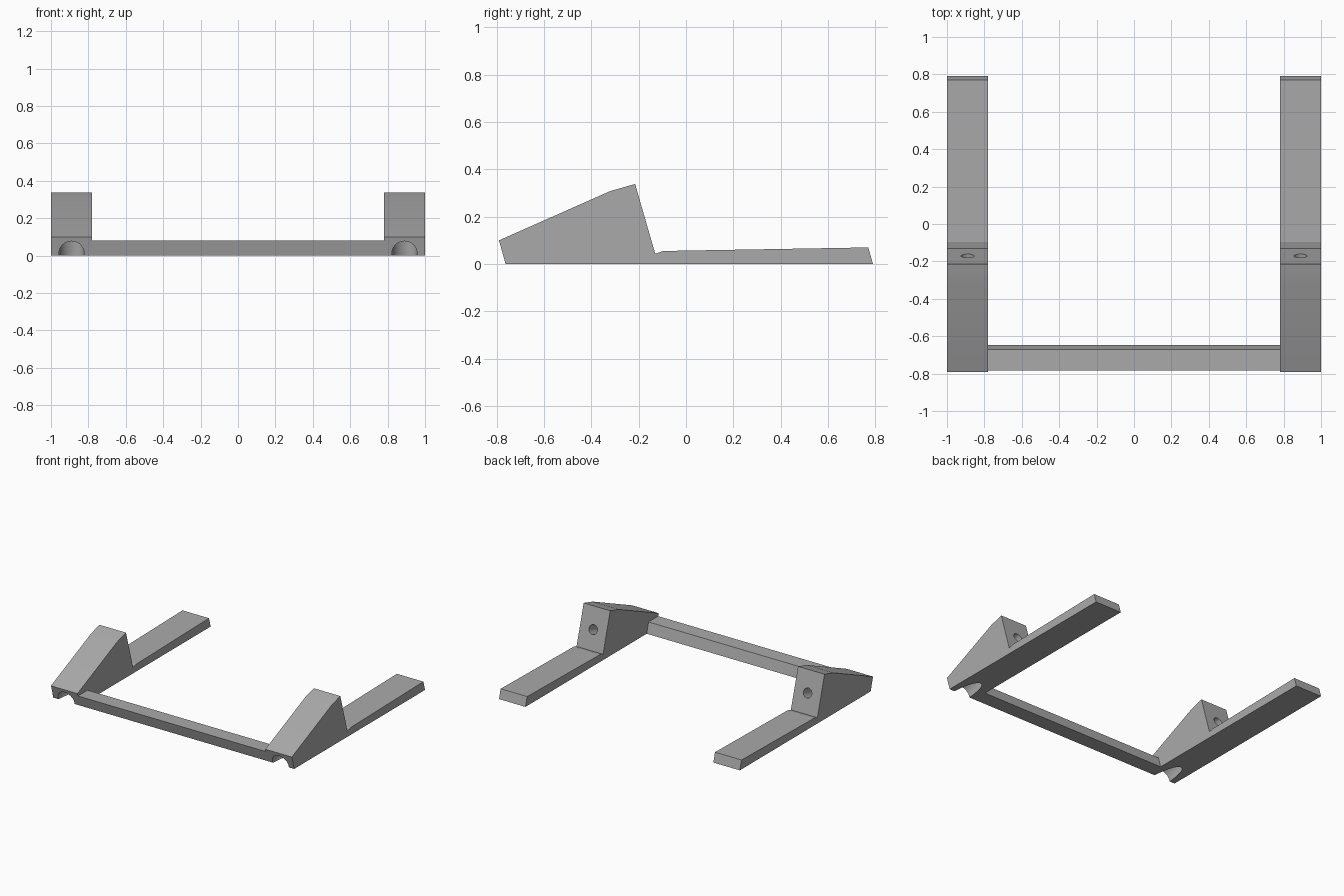
import bpy
import bmesh
from mathutils import Vector

cube = bpy.data.objects.get("Cube")
if cube:
    bpy.data.objects.remove(cube, do_unlink=True)

grey = bpy.data.materials.new("mid_grey")
grey.use_nodes = True
colour = (0.4, 0.4, 0.4, 1)
grey.diffuse_color = colour
grey.node_tree.nodes["Principled BSDF"].inputs["Base Color"].default_value = colour


def extrude_profile(name, profile, x0, x1):
    """Extrude a (y, z) outline from x0 to x1."""
    bm = bmesh.new()
    face = bm.faces.new([bm.verts.new((x0, y, z)) for y, z in profile])
    ext = bmesh.ops.extrude_face_region(bm, geom=[face])
    verts = [v for v in ext["geom"] if isinstance(v, bmesh.types.BMVert)]
    bmesh.ops.translate(bm, vec=(x1 - x0, 0, 0), verts=verts)
    bmesh.ops.recalc_face_normals(bm, faces=bm.faces)
    mesh = bpy.data.meshes.new(name)
    bm.to_mesh(mesh)
    bm.free()
    mesh.materials.append(grey)
    obj = bpy.data.objects.new(name, mesh)
    bpy.context.collection.objects.link(obj)
    return obj


def bore(target, radius, start, end):
    """Cut a round hole between two points."""
    axis = end - start
    bpy.ops.mesh.primitive_cylinder_add(
        vertices=48, radius=radius, depth=axis.length, location=(start + end) / 2,
        rotation=axis.to_track_quat('Z', 'Y').to_euler())
    cutter = bpy.context.object
    cutter.name = target.name + "_cutter"
    cutter.data.materials.append(grey)
    cutter.hide_render = True
    mod = target.modifiers.new("bore", 'BOOLEAN')
    mod.operation = 'DIFFERENCE'
    mod.solver = 'EXACT'
    mod.object = cutter
    bpy.ops.object.select_all(action='DESELECT')
    target.select_set(True)
    bpy.context.view_layer.objects.active = target
    bpy.ops.object.modifier_apply(modifier=mod.name)
    bpy.data.objects.remove(cutter, do_unlink=True)


# Wedge feet with long flat rails, each drilled by a stepped sloping hole
foot_profile = [(-0.762, 0), (0.79, 0), (0.77, 0.07), (-0.095, 0.055),
                (-0.13, 0.044), (-0.215, 0.338), (-0.32, 0.308), (-0.79, 0.1)]
hole_axis = Vector((0, 0.961, 0.277))
for name, side in (("left_foot", 1), ("right_foot", -1)):
    foot = extrude_profile(name, foot_profile, side * 0.78, side)
    exit_point = Vector((side * 0.89, -0.17, 0.184))
    bore(foot, 0.067, exit_point - hole_axis * 0.8, exit_point - hole_axis * 0.12)
    bore(foot, 0.035, exit_point - hole_axis * 0.2, exit_point + hole_axis * 0.1)
    bpy.ops.object.shade_smooth_by_angle(angle=0.17)

# Crossbar joining the feet at the front
extrude_profile("crossbar", [(-0.762, 0), (-0.648, 0), (-0.67, 0.08), (-0.784, 0.08)], -0.78, 0.78)
